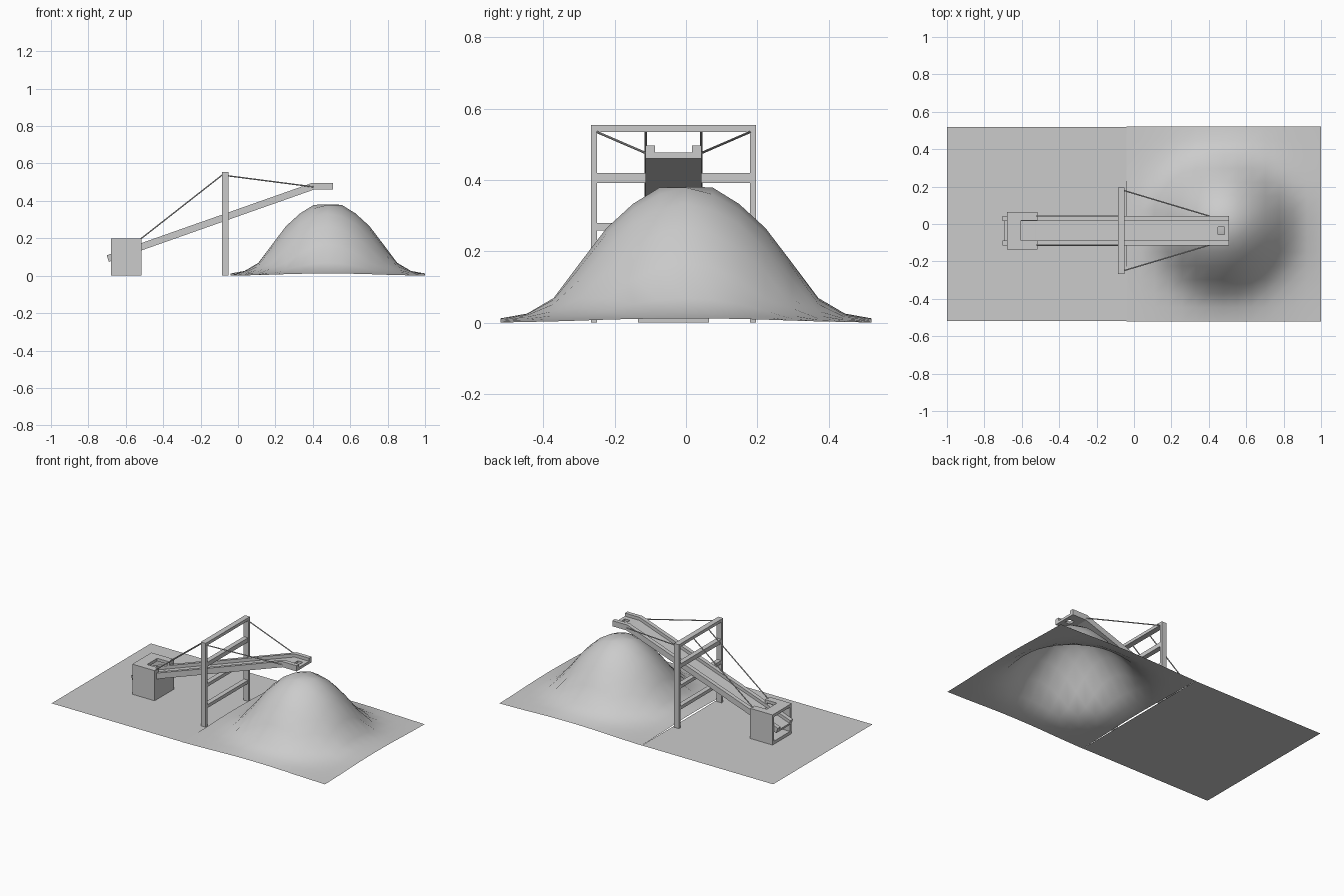
import bpy, bmesh
from mathutils import Vector

if "Cube" in bpy.data.objects:
    bpy.data.objects.remove(bpy.data.objects["Cube"])

CY = -0.035  # centre line of the conveyor and frame


def mesh_object(name, verts, faces):
    me = bpy.data.meshes.new(name)
    me.from_pydata(verts, [], faces)
    bm = bmesh.new()
    bm.from_mesh(me)
    bmesh.ops.recalc_face_normals(bm, faces=bm.faces)
    bm.to_mesh(me)
    bm.free()
    ob = bpy.data.objects.new(name, me)
    bpy.context.collection.objects.link(ob)
    return ob


def box(name, x, y, z):
    v = [(a, b, c) for a in x for b in y for c in z]
    f = [(0, 1, 3, 2), (4, 6, 7, 5), (0, 4, 5, 1), (2, 3, 7, 6), (0, 2, 6, 4), (1, 5, 7, 3)]
    return mesh_object(name, v, f)


def cut(ob, cutter):
    m = ob.modifiers.new("cut", 'BOOLEAN')
    m.operation = 'DIFFERENCE'
    m.solver = 'EXACT'
    m.object = cutter
    bpy.context.view_layer.objects.active = ob
    bpy.ops.object.modifier_apply(modifier=m.name)
    bpy.data.objects.remove(cutter)


def rod(name, a, b, r=0.0035):
    a, b = Vector(a), Vector(b)
    bpy.ops.mesh.primitive_cylinder_add(vertices=8, radius=r, depth=(b - a).length, location=(a + b) / 2)
    ob = bpy.context.object
    ob.name = name
    ob.rotation_euler = (b - a).to_track_quat('Z', 'Y').to_euler()


# Flat ground beside the heap
mesh_object("ground", [(-1, -.518, 0), (-.04, -.518, 0), (-.04, .518, 0), (-1, .518, 0)], [(0, 1, 2, 3)])

# Gravel heap: grid displaced by a radial height profile
profile = [(0, .381), (.0743, .379), (.1486, .333), (.223, .265), (.297, .168),
           (.371, .069), (.446, .025), (.52, .012), (.62, .004), (.74, 0)]


def height(r):
    for (r0, h0), (r1, h1) in zip(profile, profile[1:]):
        if r <= r1:
            return h0 + (h1 - h0) * (r - r0) / (r1 - r0)
    return 0


bpy.ops.mesh.primitive_grid_add(x_subdivisions=14, y_subdivisions=14, size=1.04, location=(.48, 0, 0))
heap = bpy.context.object
heap.name = "gravel_heap"
for v in heap.data.vertices:
    v.co.z = height(v.co.xy.length)
bpy.ops.object.shade_smooth()

# Conveyor: channel section swept along a slope with a level tip
section = [(-.079, 0), (.079, 0), (.079, 1), (.052, 1), (.052, .45), (-.052, .45), (-.052, 1), (-.079, 1)]
path = [((-.69, .074), (-.0122, .035)), ((.405, .46), (-.0065, .037)), ((.508, .46), (0, .037))]
verts = [(p[0] + n[0] * t, CY + y, p[1] + n[1] * t) for p, n in path for y, t in section]
faces = []
for s in (0, 8):
    faces += [(s + i, s + (i + 1) % 8, s + 8 + (i + 1) % 8, s + 8 + i) for i in range(8)]
for s in (0, 16):
    faces += [(s, s + 1, s + 4, s + 5), (s + 1, s + 2, s + 3, s + 4), (s, s + 5, s + 6, s + 7)]
conveyor = mesh_object("conveyor", verts, faces)
# Drop hole at the tip
cut(conveyor, box("hole_cutter", (.448, .484), (CY - .02, CY + .02), (.4, .6)))

# Feed housing: open at the back, with a loading slot on top
house = box("feed_housing", (-.678, -.515), (CY - .1, CY + .1), (0, .199))
cut(house, box("hollow_cutter", (-.75, -.53), (CY - .083, CY + .083), (.02, .18)))
cut(house, box("slot_cutter", (-.603, -.5), (CY - .053, CY + .053), (.15, .3)))

# Support frame: two posts and four cross beams
X = (-.086, -.05)
for side, s in (("front", -1), ("rear", 1)):
    box(side + "_post", X, sorted((CY + s * .231, CY + s * .214)), (0, .554))
for i, (z0, z1) in enumerate([(.534, .554), (.392, .42), (.258, .28), (.118, .14)]):
    box("cross_beam_%d" % i, (X[0] + .002, X[1] - .002) if i else X, (CY - .22, CY + .22), (z0, z1))

# Stay cables
for side, s in (("front", -1), ("rear", 1)):
    rod(side + "_back_stay", (-.52, CY + s * .078, .197), (-.08, CY + s * .078, .542))
    rod(side + "_tip_stay", (-.06, CY + s * .216, .535), (.405, CY + s * .077, .475))
